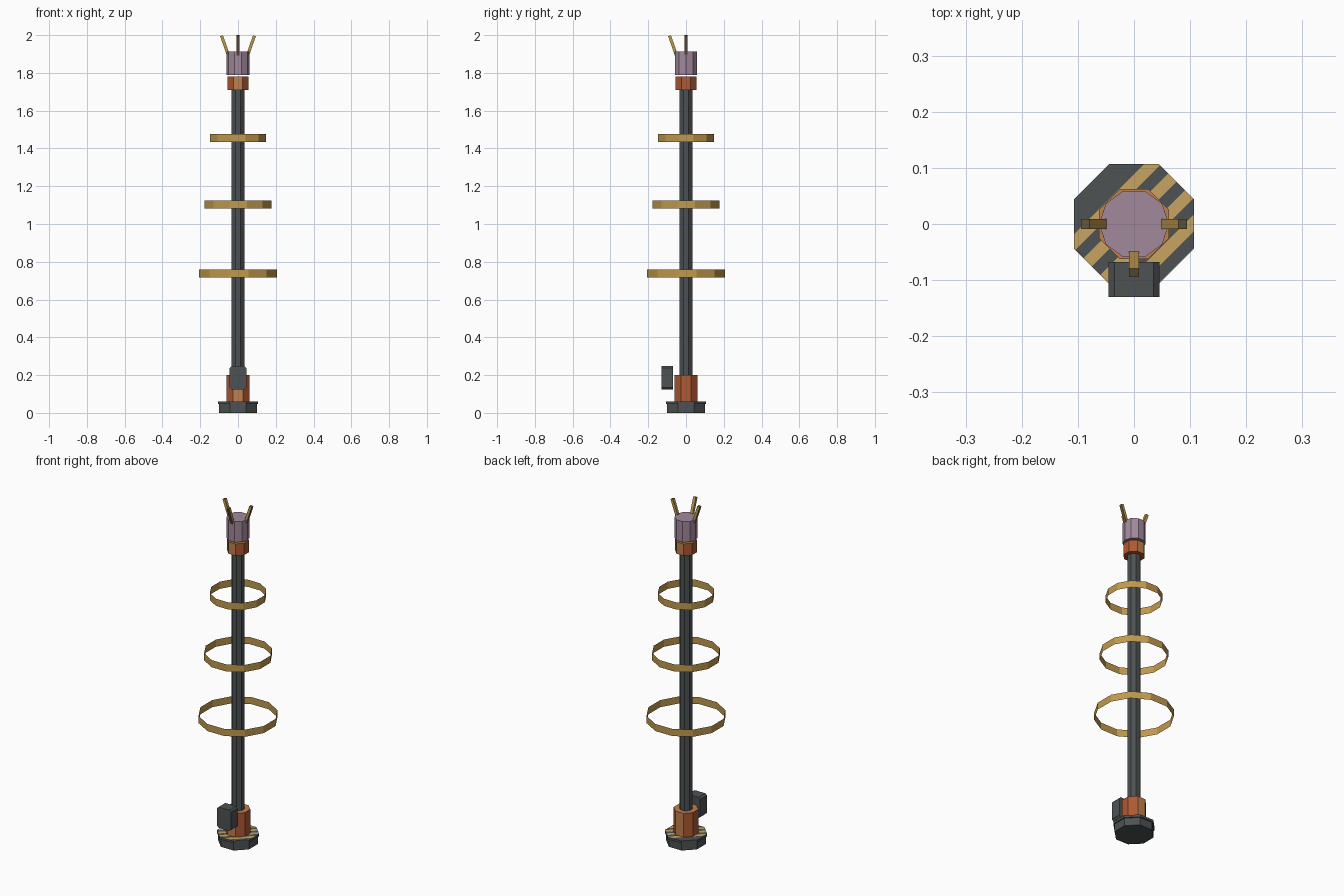
import bpy, bmesh, math
from mathutils import Matrix, Vector

cube = bpy.data.objects.get("Cube")
if cube:
    bpy.data.objects.remove(cube, do_unlink=True)


def material(name, rgb):
    m = bpy.data.materials.new(name)
    m.use_nodes = True
    m.diffuse_color = (*rgb, 1)
    m.node_tree.nodes["Principled BSDF"].inputs["Base Color"].default_value = (*rgb, 1)
    return m


DARK = material("dark grey", (0.075, 0.085, 0.088))
GOLD = material("gold", (0.53, 0.32, 0.075))
PALE = material("pale gold", (0.58, 0.37, 0.12))
BRONZE = material("dark bronze", (0.13, 0.09, 0.04))
RUST = material("rust orange", (0.42, 0.1, 0.032))
COPPER = material("light copper", (0.53, 0.22, 0.075))
MAUVE = material("mauve", (0.36, 0.25, 0.335))


def make(name, bm, *mats):
    mesh = bpy.data.meshes.new(name)
    bm.to_mesh(mesh)
    bm.free()
    for m in mats:
        mesh.materials.append(m)
    ob = bpy.data.objects.new(name, mesh)
    bpy.context.collection.objects.link(ob)
    return ob


def prism(sides, apothem, z0, z1, capped=True):
    """Upright prism with a flat side facing the front."""
    bm = bmesh.new()
    r = apothem / math.cos(math.pi / sides)
    angles = [2 * math.pi * (i + 0.5) / sides - math.pi / 2 for i in range(sides)]
    low, high = [[bm.verts.new((r * math.cos(a), r * math.sin(a), z)) for a in angles]
                 for z in (z0, z1)]
    for i in range(sides):
        j = (i + 1) % sides
        bm.faces.new((low[i], low[j], high[j], high[i]))
    if capped:
        bm.faces.new(low[::-1])
        bm.faces.new(high)
    bm.normal_update()
    return bm


# Base foot and its flange with diagonal stripes, plain at the back right corner
make("base_foot", prism(8, 0.1, 0, 0.046), DARK)
bm = prism(8, 0.107, 0.046, 0.06)
across = Vector((1, -1, 0)).normalized()
band, shift = 0.021, 0.011
for k in range(-6, 7):
    bmesh.ops.bisect_plane(bm, geom=bm.verts[:] + bm.edges[:] + bm.faces[:],
                           plane_co=across * ((k + 0.5) * band + shift), plane_no=across)
for f in bm.faces:
    k = round((f.calc_center_median().dot(across) - shift) / band)
    f.material_index = int(f.normal.z > 0.9 and k > -4 and k % 2 == 1)
make("base_flange", bm, DARK, PALE)

# Pole
make("pole", prism(8, 0.034, 0.06, 1.72), DARK)

# Collars at both ends, lighter on the front, back and top faces
for name, apothem, z0, z1 in (("lower_collar", 0.062, 0.06, 0.2),
                              ("upper_collar", 0.055, 1.71, 1.78)):
    bm = prism(8, apothem, z0, z1)
    for f in bm.faces:
        f.material_index = int(abs(f.normal.y) > 0.9 or f.normal.z > 0.9)
    make(name, bm, RUST, COPPER)

# Head
make("head", prism(10, 0.059, 1.79, 1.912), MAUVE)

# Floating rings, thin open bands
for name, radius, z in (("lower_ring", 0.206, 0.738), ("middle_ring", 0.177, 1.104),
                        ("upper_ring", 0.147, 1.455)):
    make(name, prism(12, radius, z - 0.021, z + 0.021, capped=False), GOLD)

# Control box with chamfered corners, hovering in front of the collar
bm = bmesh.new()
w, h, c = 0.045, 0.061, 0.01
outline = [(w, h - c), (w - c, h), (c - w, h), (-w, h - c),
           (-w, c - h), (c - w, -h), (w - c, -h), (w, c - h)]
front = bm.faces.new([bm.verts.new((x, -0.13, 0.186 + z)) for x, z in outline])
back = bmesh.ops.extrude_face_region(bm, geom=[front])["geom"]
bmesh.ops.translate(bm, vec=(0, 0.062, 0), verts=[v for v in back if isinstance(v, bmesh.types.BMVert)])
bmesh.ops.recalc_face_normals(bm, faces=bm.faces[:])
make("control_box", bm, DARK)

# Three slanted square prongs on the head, dark on the outer side and tip
for name, a in (("left_prong", 0), ("right_prong", math.pi), ("front_prong", -math.pi / 2)):
    out = Vector((math.cos(a), math.sin(a), 0))
    start, end = out * 0.05 + Vector((0, 0, 1.89)), out * 0.087 + Vector((0, 0, 1.997))
    bm = bmesh.new()
    bmesh.ops.create_cube(bm, size=1, matrix=Matrix.Diagonal((0.016, 0.017, (end - start).length, 1)))
    bm.normal_update()
    for f in bm.faces:
        f.material_index = int(f.normal.x > 0.9 or f.normal.z > 0.9)
    ob = make(name, bm, GOLD, BRONZE)
    ob.rotation_euler = (0, math.atan2(0.037, 0.107), a)
    ob.location = (start + end) / 2
